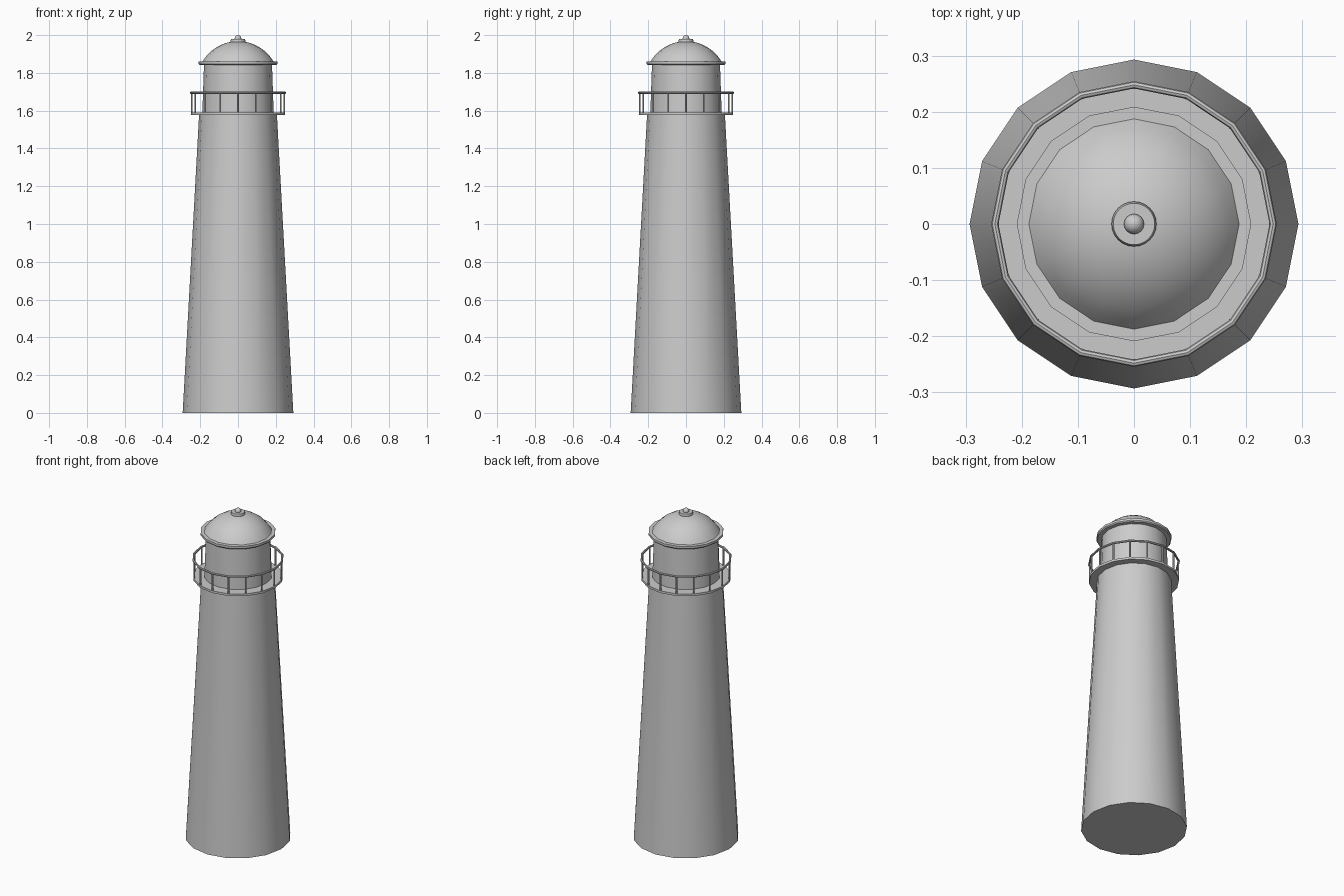
import bpy, bmesh, math

if "Cube" in bpy.data.objects:
    bpy.data.objects.remove(bpy.data.objects["Cube"])

SIDES = 16


def finish(name, bm):
    bmesh.ops.remove_doubles(bm, verts=bm.verts, dist=1e-5)
    bmesh.ops.recalc_face_normals(bm, faces=bm.faces)
    mesh = bpy.data.meshes.new(name)
    bm.to_mesh(mesh)
    bm.free()
    ob = bpy.data.objects.new(name, mesh)
    bpy.context.collection.objects.link(ob)
    bpy.ops.object.select_all(action='DESELECT')
    ob.select_set(True)
    bpy.context.view_layer.objects.active = ob
    bpy.ops.object.shade_smooth_by_angle(angle=math.radians(35))
    return ob


def lathe(name, profile, sides=SIDES, closed=False):
    """Spin an (r, z) profile about z."""
    bm = bmesh.new()
    pts = profile + profile[:1] if closed else profile
    verts = [bm.verts.new((r, 0, z)) for r, z in pts]
    edges = [bm.edges.new(p) for p in zip(verts, verts[1:])]
    bmesh.ops.spin(bm, geom=verts + edges, cent=(0, 0, 0), axis=(0, 0, 1),
                   angle=math.tau, steps=sides)
    return finish(name, bm)


# Tapered tower
lathe("tower", [(0, 0), (0.293, 0), (0.206, 1.58), (0, 1.58)])

# Gallery deck
lathe("gallery_deck", [(0, 1.577), (0.25, 1.577), (0.25, 1.59), (0, 1.59)])

# Lantern room
lathe("lantern_room", [(0, 1.585), (0.189, 1.585), (0.18, 1.845), (0, 1.845)])

# Round-section handrail
RAIL_R, TUBE = 0.248, 0.0065
lathe("handrail", [(RAIL_R + TUBE * math.cos(i * math.tau / 8),
                    1.695 + TUBE * math.sin(i * math.tau / 8)) for i in range(8)], closed=True)

# Posts, one at each corner of the deck
bm = bmesh.new()
for i in range(SIDES):
    a = i * math.tau / SIDES
    new = bmesh.ops.create_cone(bm, cap_ends=True, segments=8, radius1=0.005,
                                radius2=0.005, depth=0.11)["verts"]
    bmesh.ops.translate(bm, verts=new, vec=(0.245 * math.cos(a), 0.245 * math.sin(a), 1.64))
finish("railing_posts", bm)

# Roof brim
lathe("roof_brim", [(0, 1.842), (0.204, 1.842), (0.209, 1.848), (0.209, 1.861), (0, 1.861)])

# Dome: spherical cap
BASE, RISE = 0.188, 0.108
R = (BASE ** 2 + RISE ** 2) / (2 * RISE)
A = math.asin(BASE / R)
dome = [(R * math.sin(A * (1 - i / 8)), 1.86 + RISE - R + R * math.cos(A * (1 - i / 8)))
        for i in range(8)]
lathe("dome", [(0, 1.86)] + dome + [(0, 1.86 + RISE)])

# Finial: collar and ball
lathe("finial_collar", [(0, 1.955), (0.036, 1.955), (0.04, 1.969), (0.037, 1.979), (0, 1.979)], 24)
ball = [(0.018 * math.sin(math.pi * i / 8), 1.982 - 0.018 * math.cos(math.pi * i / 8))
        for i in range(1, 8)]
lathe("finial_ball", [(0, 1.964)] + ball + [(0, 2.0)])
